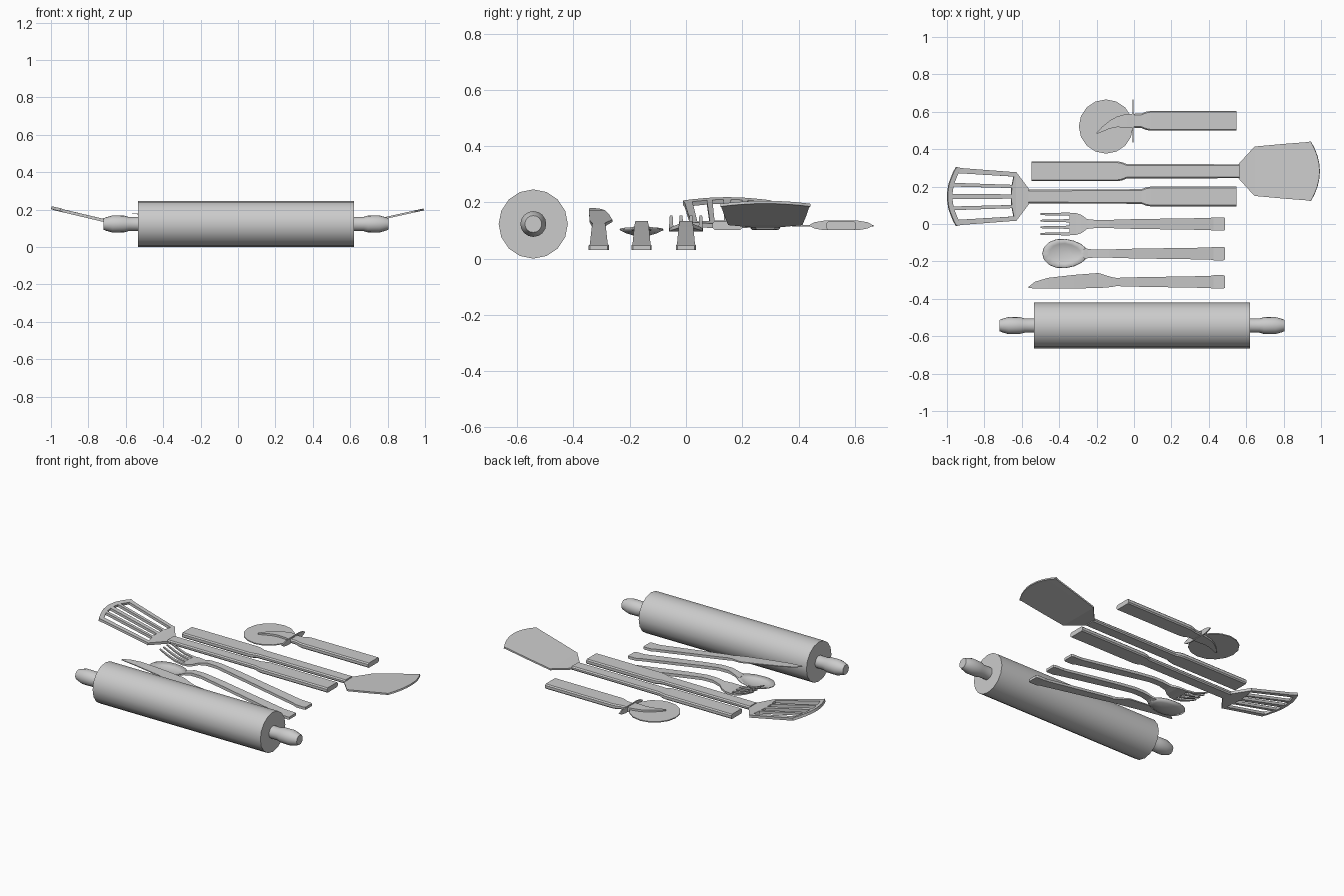
import bpy, bmesh, math

if "Cube" in bpy.data.objects:
    bpy.data.objects.remove(bpy.data.objects["Cube"])


def finish(bm, name, smooth=False):
    bmesh.ops.recalc_face_normals(bm, faces=bm.faces)
    me = bpy.data.meshes.new(name)
    bm.to_mesh(me)
    bm.free()
    ob = bpy.data.objects.new(name, me)
    bpy.context.collection.objects.link(ob)
    if smooth:
        bpy.ops.object.select_all(action='DESELECT')
        ob.select_set(True)
        bpy.context.view_layer.objects.active = ob
        bpy.ops.object.shade_smooth_by_angle(angle=math.radians(35))
    return ob


def solidify(ob, t):
    m = ob.modifiers.new("thickness", 'SOLIDIFY')
    m.thickness = t
    m.offset = 0


def skin(bm, rings):
    """Join equal closed rings of points and cap the ends."""
    vs = [[bm.verts.new(p) for p in r] for r in rings]
    n = len(vs[0])
    for a, b in zip(vs, vs[1:]):
        for i in range(n):
            bm.faces.new((a[i], a[(i + 1) % n], b[(i + 1) % n], b[i]))
    bm.faces.new(vs[0])
    bm.faces.new(vs[-1])


def bar(bm, stations, chamfer=0.0):
    """Loft along x. Station: x, y low, y high, z centre, thickness."""
    rings = []
    for x, a, b, z, t in stations:
        h, c = t / 2, chamfer
        if c:
            rings.append([(x, a, z - h + c), (x, a + c, z - h), (x, b - c, z - h), (x, b, z - h + c),
                          (x, b, z + h - c), (x, b - c, z + h), (x, a + c, z + h), (x, a, z + h - c)])
        else:
            rings.append([(x, a, z - h), (x, b, z - h), (x, b, z + h), (x, a, z + h)])
    skin(bm, rings)


def sym(y, st):
    return [(x, y - w, y + w, z, t) for x, w, z, t in st]


# Rolling pin, turned about x
bm = bmesh.new()
prof = [(-.72, .03), (-.705, .036), (-.67, .046), (-.61, .045), (-.585, .038), (-.535, .038), (-.535, .123),
        (.62, .123), (.62, .038), (.67, .038), (.695, .045), (.755, .046), (.79, .036), (.805, .03)]
N = 16
skin(bm, [[(x, -.543 + r * math.sin(2 * math.pi * i / N), .123 + r * math.cos(2 * math.pi * i / N))
           for i in range(N)] for x, r in prof])
finish(bm, "rolling_pin", True)

# Long chamfered handles of the two turners and the pizza cutter
def tool_handle(name, y, d, x_end, x_neck):
    bm = bmesh.new()
    bar(bm, sym(y, [(x_end, .053, .117, .03), (d * .09, .053, .117, .03), (d * .065, .049, .117, .029),
                    (d * .04, .039, .117, .026), (x_neck, .037, .117, .024)]), .007)
    finish(bm, name)

tool_handle("slotted_turner_handle", .147, 1, .547, -.565)
tool_handle("solid_turner_handle", .282, -1, -.547, .565)
tool_handle("pizza_cutter_handle", .552, 1, .547, -.005)


# Turner heads: grid of stations (x, half width, z), bowed end, optional slots
def turner_head(name, y, d, st, rows, slots):
    bm = bmesh.new()
    slope = (st[-1][2] - st[1][2]) / (st[-1][0] - st[1][0])
    grid = []
    for k, (x, w, z) in enumerate(st):
        bow = .048 if k >= len(st) - 2 else 0
        if slots and k == 2:
            bow = .02
        grid.append([bm.verts.new((d * (x + bow * (1 - t * t)), y + w * t, z + slope * bow * (1 - t * t)))
                     for t in rows])
    for i in range(len(grid) - 1):
        for j in range(len(rows) - 1):
            if slots and i == 2 and j % 2:
                continue
            bm.faces.new((grid[i][j], grid[i + 1][j], grid[i + 1][j + 1], grid[i][j + 1]))
    solidify(finish(bm, name), .016 if slots else .01)

turner_head("slotted_turner_head", .147, -1,
            [(.56, .037, .115), (.632, .132, .122), (.637, .13, .123), (.925, .152, .191), (.95, .158, .199)],
            [-1, -.82, -.48, -.35, -.09, .09, .35, .48, .82, 1], True)
turner_head("solid_turner_head", .282, 1,
            [(.56, .039, .115), (.645, .132, .124), (.8, .146, .158), (.93, .156, .187), (.945, .16, .19)],
            [-1, -.75, -.5, -.25, 0, .25, .5, .75, 1], False)

# Pizza cutter wheel
bm = bmesh.new()
skin(bm, [[(-.15 + .145 * math.cos(2 * math.pi * i / 16), .521 + .145 * math.sin(2 * math.pi * i / 16), z)
           for i in range(16)] for z in (.114, .12)])
finish(bm, "pizza_cutter_wheel")

# Curved arm from the handle to the hub, on both faces of the wheel
bm = bmesh.new()
bar(bm, [(.0, .513, .59, .117, .026), (-.04, .515, .588, .117, .03), (-.09, .518, .575, .117, .03),
         (-.13, .51, .553, .117, .028), (-.17, .493, .52, .117, .026), (-.2, .481, .488, .117, .022)])
finish(bm, "pizza_cutter_arm")

# Finger guard: thin upright oval plate
bm = bmesh.new()
oval = [(-.115, 0), (-.095, .011), (-.06, .017), (.06, .017), (.095, .011),
        (.115, 0), (.095, -.011), (.06, -.017), (-.06, -.017), (-.095, -.011)]
skin(bm, [[(x, .551 + a, .118 + b) for a, b in oval] for x in (-.009, -.002)])
finish(bm, "pizza_cutter_guard")

# Shared cutlery handle: flat foot, then rising to the neck
HANDLE = [(.487, .031, .038, .016), (.478, .036, .038, .016), (.425, .036, .039, .016), (.405, .032, .043, .016)]

# Knife
bm = bmesh.new()
bar(bm, sym(-.31, HANDLE + [(-.06, .024, .113, .016), (-.09, .021, .117, .016)])
    + [(-.12, -.337, -.284, .123, .012), (-.19, -.343, -.262, .134, .008), (-.32, -.344, -.272, .152, .006),
       (-.46, -.344, -.288, .17, .005), (-.53, -.344, -.309, .176, .004), (-.563, -.343, -.335, .179, .003)])
finish(bm, "knife")

# Fork with four upswept tines
bm = bmesh.new()
bar(bm, sym(0, HANDLE + [(0, .026, .106, .018), (-.13, .022, .124, .018), (-.2, .021, .125, .018),
                         (-.25, .026, .116, .014), (-.28, .048, .108, .012), (-.31, .058, .103, .011),
                         (-.345, .06, .101, .01)]))
for y in (-.0525, -.0175, .0175, .0525):
    bar(bm, sym(y, [(-.343, .0085, .101, .01), (-.4, .0075, .11, .009), (-.45, .0065, .128, .008),
                    (-.5, .005, .151, .006)]))
finish(bm, "fork")

# Spoon handle
bm = bmesh.new()
bar(bm, sym(-.158, HANDLE + [(0, .026, .106, .018), (-.13, .022, .124, .018), (-.2, .021, .124, .018),
                             (-.245, .024, .113, .012), (-.27, .034, .103, .008)]))
finish(bm, "spoon_handle")

# Spoon bowl: dished oval, wider toward the tip
bm = bmesh.new()
M, rings = 16, []
for r in (.35, .7, 1):
    ring = []
    for i in range(M):
        a = 2 * math.pi * i / M
        c, s = math.cos(a), math.sin(a)
        ring.append(bm.verts.new((-.368 + .122 * r * c, -.158 + .077 * r * s * (1 - .14 * c),
                                  .082 + .022 * r * r + (.006 * r * c if c > 0 else 0))))
    rings.append(ring)
bm.faces.new(rings[0])
for a, b in zip(rings, rings[1:]):
    for i in range(M):
        bm.faces.new((a[i], a[(i + 1) % M], b[(i + 1) % M], b[i]))
solidify(finish(bm, "spoon_bowl", True), .006)
